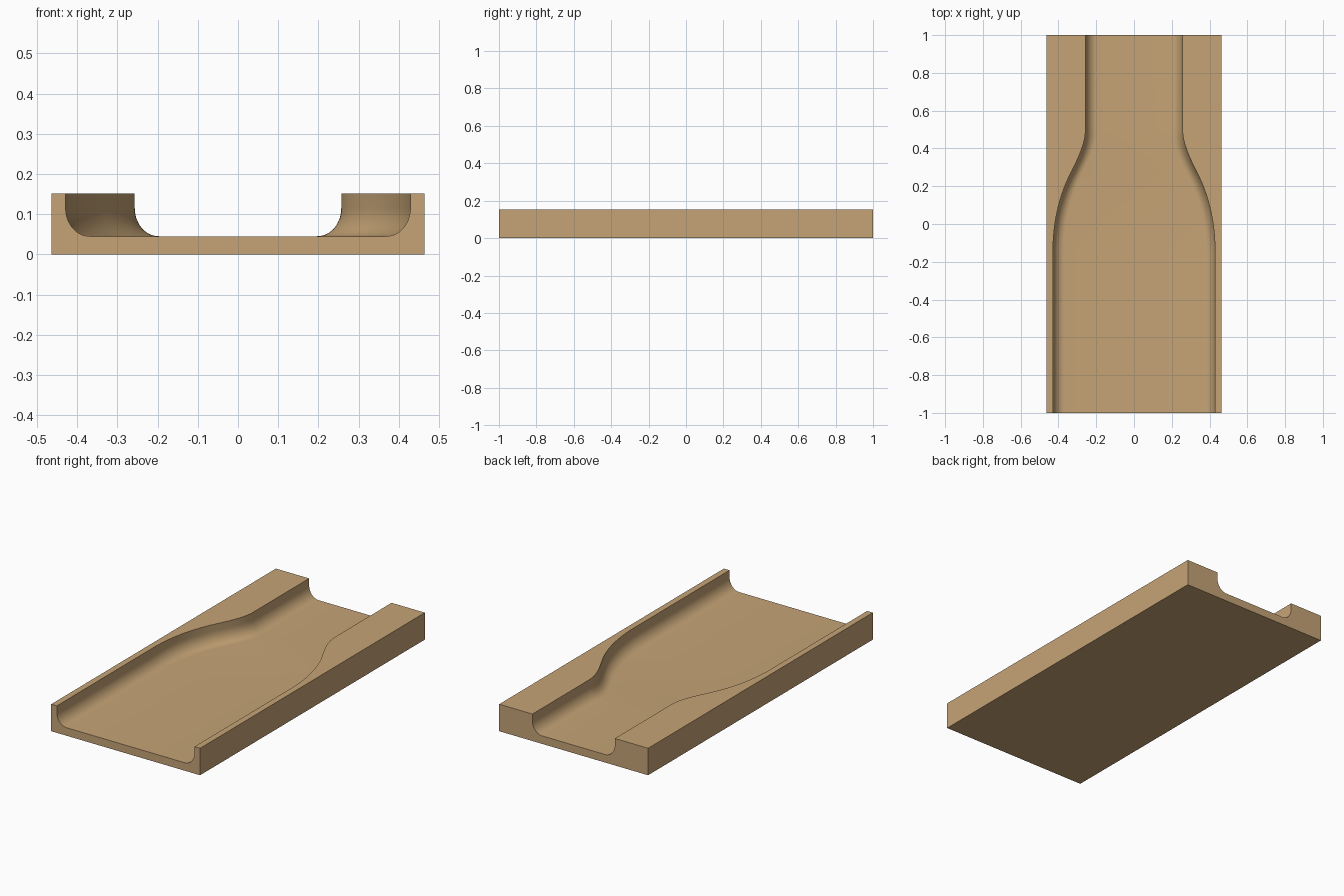
import bpy, bmesh, math

if "Cube" in bpy.data.objects:
    bpy.data.objects.remove(bpy.data.objects["Cube"])

HALF_W, HEIGHT, FLOOR = 0.464, 0.152, 0.045
FILLET_X, FILLET_Z, STEPS = 0.06, 0.07, 12

# shoulder curve of the channel: (y, half width, slope)
KEYS = [(-0.15, 0.429, 0.0), (0.27, 0.335, -0.5), (0.50, 0.257, 0.0)]


def half_width(y):
    if y <= KEYS[0][0]:
        return KEYS[0][1]
    for (y0, w0, m0), (y1, w1, m1) in zip(KEYS, KEYS[1:]):
        if y <= y1:
            h = y1 - y0
            t = (y - y0) / h
            return ((2*t**3 - 3*t**2 + 1) * w0 + (t**3 - 2*t**2 + t) * h * m0
                    + (3*t**2 - 2*t**3) * w1 + (t**3 - t**2) * h * m1)
    return KEYS[-1][1]


def section(y):
    # right half from the bottom corner to the channel floor, then mirrored
    w = half_width(y)
    right = [(HALF_W, 0), (HALF_W, HEIGHT), (w, HEIGHT)]
    for i in range(STEPS + 1):
        a = math.pi / 2 * i / STEPS
        right.append((w - FILLET_X * (1 - math.cos(a)),
                      FLOOR + FILLET_Z * (1 - math.sin(a))))
    return right + [(-x, z) for x, z in reversed(right)]


# channelled block lofted along y
stations = [-1.0] + [-0.15 + 0.65 * i / 48 for i in range(49)] + [1.0]
bm = bmesh.new()
rings = [[bm.verts.new((x, y, z)) for x, z in section(y)] for y in stations]
n = len(rings[0])
for a, b in zip(rings, rings[1:]):
    for i in range(n):
        j = (i + 1) % n
        bm.faces.new((a[i], a[j], b[j], b[i]))
caps = [bm.faces.new(rings[0]), bm.faces.new(rings[-1])]
bmesh.ops.recalc_face_normals(bm, faces=bm.faces)
bmesh.ops.triangulate(bm, faces=caps)

mesh = bpy.data.meshes.new("half_mould_block")
bm.to_mesh(mesh)
bm.free()
block = bpy.data.objects.new("half_mould_block", mesh)
bpy.context.collection.objects.link(block)

# single tan colour
tan = bpy.data.materials.new("tan wood")
tan.diffuse_color = (0.56, 0.37, 0.18, 1)
tan.use_nodes = True
tan.node_tree.nodes["Principled BSDF"].inputs["Base Color"].default_value = tan.diffuse_color
mesh.materials.append(tan)

bpy.context.view_layer.objects.active = block
block.select_set(True)
bpy.ops.object.shade_smooth_by_angle(angle=math.radians(30))
